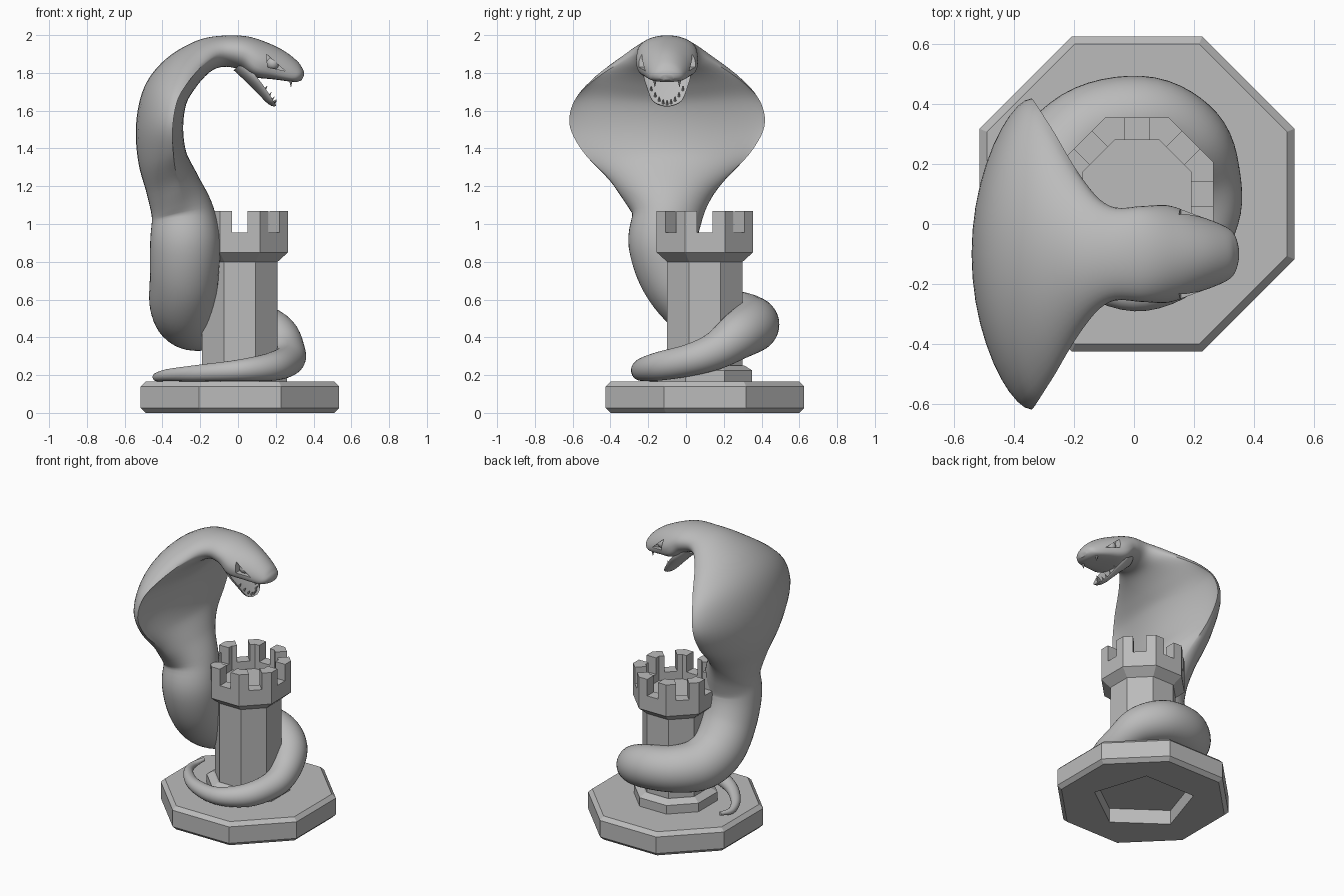
import bpy, bmesh, math
from mathutils import Vector, Matrix

if bpy.data.objects.get("Cube"):
    bpy.data.objects.remove(bpy.data.objects["Cube"])

CX, CY = 0.01, 0.10      # tower and base axis
MID = -0.10              # symmetry plane of the hood and head
SIDE = Vector((0, 1, 0))

stone = bpy.data.materials.new("plain grey")
stone.use_nodes = True
grey = (0.5, 0.5, 0.5, 1)
stone.diffuse_color = grey
stone.node_tree.nodes["Principled BSDF"].inputs["Base Color"].default_value = grey


def finish(name, bm):
    bmesh.ops.recalc_face_normals(bm, faces=bm.faces)
    mesh = bpy.data.meshes.new(name)
    bm.to_mesh(mesh)
    bm.free()
    mesh.materials.append(stone)
    obj = bpy.data.objects.new(name, mesh)
    bpy.context.collection.objects.link(obj)
    return obj


def select_only(obj):
    bpy.ops.object.select_all(action='DESELECT')
    obj.select_set(True)
    bpy.context.view_layer.objects.active = obj


def smooth(obj, degrees=40):
    select_only(obj)
    bpy.ops.object.shade_smooth_by_angle(angle=math.radians(degrees))


def skin(name, rings):
    """Join equal rings of points into a closed mesh with capped ends."""
    bm = bmesh.new()
    loops = [[bm.verts.new(p) for p in ring] for ring in rings]
    for low, high in zip(loops, loops[1:]):
        for i in range(len(low)):
            j = (i + 1) % len(low)
            bm.faces.new((low[i], low[j], high[j], high[i]))
    bm.faces.new(loops[0][::-1])
    bm.faces.new(loops[-1])
    return finish(name, bm)


def prism(name, profile, sides=8, turn=math.pi / 8):
    """Stack polygons given as (height, apothem) about the tower axis."""
    rings = []
    for z, apothem in profile:
        r = apothem / math.cos(math.pi / sides)
        angles = [turn + math.tau * i / sides for i in range(sides)]
        rings.append([(CX + r * math.cos(a), CY + r * math.sin(a), z) for a in angles])
    return skin(name, rings)


def cut(target, cutter):
    cutter.hide_render = True
    mod = target.modifiers.new("cut", 'BOOLEAN')
    mod.operation = 'DIFFERENCE'
    mod.solver = 'EXACT'
    mod.object = cutter
    select_only(target)
    bpy.ops.object.modifier_apply(modifier=mod.name)
    bpy.data.objects.remove(cutter)


def spline(points, steps=6):
    """Catmull-Rom through tuples of any length."""
    pts = [points[0]] + points + [points[-1]]
    out = []
    for a, b, c, d in zip(pts, pts[1:], pts[2:], pts[3:]):
        for k in range(steps):
            t = k / steps
            out.append([q + (r - p) * t / 2 + (2 * p - 5 * q + 4 * r - s) * t * t / 2
                        + (3 * q - p - 3 * r + s) * t ** 3 / 2
                        for p, q, r, s in zip(a, b, c, d)])
    out.append(list(points[-1]))
    return out


def loft(name, stations, sides=40):
    """Stations: x, y, z, half width, back depth, front depth, front power, bend."""
    path = spline(stations)
    rings = []
    for i, (x, y, z, w, back, front, power, bend) in enumerate(path):
        centre = Vector((x, y, z))
        before = Vector(path[max(i - 1, 0)][:3])
        after = Vector(path[min(i + 1, len(path) - 1)][:3])
        t = (after - before).normalized()
        # back direction: outward on the coil, spine side on the hood and head
        k = min(max((z - 0.55) / 0.35, 0), 1)
        ref = Vector((x - CX, y - CY, 0)).normalized() * (1 - k) + t.cross(SIDE) * k
        n = (ref - t * ref.dot(t)).normalized()
        side = n.cross(t)
        ring = []
        for j in range(sides):
            a = math.tau * j / sides
            s, c = math.sin(a), math.cos(a)
            depth = back * s if s > 0 else -front * abs(s) ** power
            ring.append(centre + side * (w * c) + n * (depth - bend * c * c))
        rings.append(ring)
    return skin(name, rings)


# Base slab with a pentagonal hollow underneath
base = prism("base", [(0, 0.5), (0.025, 0.525), (0.14, 0.525), (0.165, 0.5)])
cut(base, prism("hollow_cutter", [(-0.1, 0.267), (0.1, 0.267)], 5, -math.pi / 2))

# Tower with foot, flared top and one notch per side
prism("tower_foot", [(0.16, 0.25), (0.225, 0.25), (0.25, 0.21)])
tower = prism("tower", [(0.16, 0.2), (0.8, 0.2), (0.85, 0.255), (1.07, 0.255),
                        (1.07, 0.18), (0.9, 0.18)])
for i in range(4):
    bm = bmesh.new()
    bmesh.ops.create_cube(bm, size=1, matrix=Matrix.Translation((CX, CY, 1.08))
                          @ Matrix.Rotation(i * math.pi / 4, 4, 'Z')
                          @ Matrix.Diagonal((0.8, 0.083, 0.25, 1)))
    cut(tower, finish("notch_cutter", bm))

# Snake: coil from tail tip to chest (x, y, z, radius)
coil = [(-0.41, 0.21, 0.2, 0.012), (-0.43, 0.11, 0.19, 0.022), (-0.37, -0.02, 0.2, 0.032),
        (-0.22, -0.16, 0.21, 0.043), (0, -0.235, 0.225, 0.056), (0.18, -0.15, 0.245, 0.075),
        (0.265, 0.02, 0.28, 0.085), (0.255, 0.16, 0.33, 0.1), (0.19, 0.28, 0.41, 0.125),
        (0.05, 0.35, 0.46, 0.14), (-0.13, 0.32, 0.48, 0.15), (-0.25, 0.2, 0.5, 0.167),
        (-0.29, 0.06, 0.575, 0.177), (-0.285, -0.06, 0.72, 0.182), (-0.28, -0.12, 0.9, 0.185)]
# Hood, neck and upper head (x, z, half width, back, front, power, bend)
hood = [(-0.29, 1.05, 0.19, 0.17, 0.165, 1, 0), (-0.345, 1.2, 0.285, 0.145, 0.145, 1.5, 0.03),
        (-0.4, 1.35, 0.43, 0.13, 0.13, 2.2, 0.06), (-0.415, 1.52, 0.515, 0.125, 0.125, 3, 0.07),
        (-0.385, 1.68, 0.49, 0.12, 0.12, 3, 0.07), (-0.305, 1.795, 0.4, 0.11, 0.11, 2.5, 0.06),
        (-0.185, 1.882, 0.25, 0.095, 0.085, 1.5, 0.03), (-0.08, 1.912, 0.16, 0.085, 0.08, 1, 0),
        (0.03, 1.905, 0.16, 0.09, 0.09, 0.9, 0), (0.12, 1.872, 0.162, 0.095, 0.1, 0.7, 0.02),
        (0.21, 1.835, 0.132, 0.088, 0.075, 0.7, 0.02), (0.29, 1.795, 0.1, 0.068, 0.045, 0.7, 0.01),
        (0.325, 1.78, 0.075, 0.045, 0.03, 0.8, 0), (0.342, 1.772, 0.035, 0.02, 0.012, 1, 0)]
snake = loft("snake_body", [(x, y, z, r, r, r, 1, 0) for x, y, z, r in coil]
             + [(p[0], MID) + p[1:] for p in hood])

# Slanted eye sockets and eyes
for d, label in ((1, "left"), (-1, "right")):
    corners = [(0.15, 1.9), (0.157, 1.83), (0.25, 1.81)]
    cut(snake, skin("socket_cutter", [[(x, MID + d * off, z) for x, z in corners]
                                      for off in (0.1, 0.3)]))
    bm = bmesh.new()
    bmesh.ops.create_uvsphere(bm, u_segments=16, v_segments=10, radius=0.035,
                              matrix=Matrix.Translation((0.185, MID + d * 0.09, 1.85)))
    smooth(finish(label + "_eye", bm))
smooth(snake)

# Open lower jaw, hollow on top
jaw = [(0.03, 1.86, 0.11, 0.07), (0.09, 1.79, 0.125, 0.06), (0.14, 1.725, 0.108, 0.05),
       (0.18, 1.665, 0.085, 0.037), (0.195, 1.64, 0.06, 0.025), (0.203, 1.627, 0.025, 0.01)]
smooth(loft("lower_jaw", [(x, MID, z, w, -0.3 * f, f, 1, 0) for x, z, w, f in jaw]))


def tooth(name, spot, direction, radius, length):
    direction = Vector(direction).normalized()
    turn = direction.to_track_quat('Z', 'Y').to_matrix().to_4x4()
    bm = bmesh.new()
    bmesh.ops.create_cone(bm, segments=8, cap_ends=True, radius1=radius, radius2=0.001,
                          depth=length, matrix=Matrix.Translation(spot) @ turn)
    smooth(finish(name, bm))


# Lower teeth along the jaw rim and small upper fangs
for k in range(-4, 5):
    u = (k / 4) ** 2
    tooth("lower_tooth", (0.195 - 0.05 * u, MID + 0.021 * k, 1.642 + 0.075 * u),
          (0.6, 0, 0.8), 0.009, 0.035)
for d in (-1, 1):
    tooth("upper_fang", (0.28, MID + d * 0.065, 1.745), (0, 0, -1), 0.01, 0.04)
